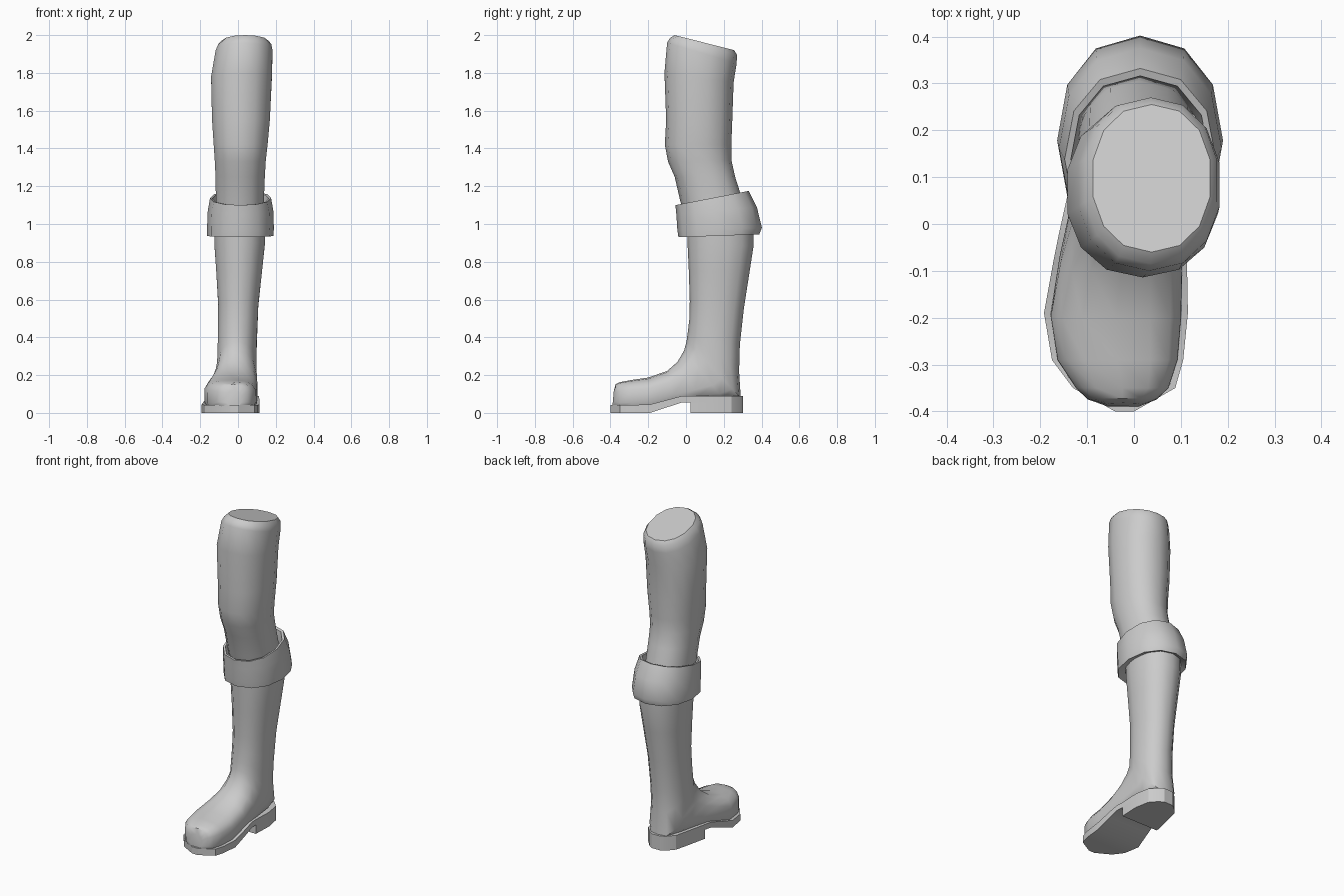
import bpy, bmesh, math


def finish(name, bm, angle=40):
    bmesh.ops.recalc_face_normals(bm, faces=bm.faces)
    me = bpy.data.meshes.new(name)
    bm.to_mesh(me)
    bm.free()
    ob = bpy.data.objects.new(name, me)
    bpy.context.collection.objects.link(ob)
    bpy.ops.object.select_all(action='DESELECT')
    bpy.context.view_layer.objects.active = ob
    ob.select_set(True)
    bpy.ops.object.shade_smooth_by_angle(angle=math.radians(angle))
    return ob


def power(v, n):
    return math.copysign(abs(v) ** (2 / n), v)


def loft(name, rings, sides=14, wrap=False, angle=40):
    """Ring: front y, z, back y, z, left x, right x, front and back squareness."""
    bm = bmesh.new()
    loops = []
    for r in rings:
        yf, zf, yb, zb, xl, xr = r[:6]
        nf, nb = r[6:] if len(r) > 6 else (2.2, 2.2)
        loop = []
        for i in range(sides):
            a = 2 * math.pi * i / sides
            n = nb if math.cos(a) > 0 else nf
            c, s = power(math.cos(a), n), power(math.sin(a), n)
            loop.append(bm.verts.new(((xl + xr) / 2 + (xr - xl) / 2 * s,
                                      (yf + yb) / 2 + (yb - yf) / 2 * c,
                                      (zf + zb) / 2 + (zb - zf) / 2 * c)))
        loops.append(loop)
    pairs = list(zip(loops, loops[1:]))
    if wrap:
        pairs.append((loops[-1], loops[0]))
    else:
        bm.faces.new(loops[0])
        bm.faces.new(loops[-1])
    for p, q in pairs:
        for i in range(sides):
            j = (i + 1) % sides
            bm.faces.new((p[i], p[j], q[j], q[i]))
    return finish(name, bm, angle)


def slab(name, stations, bottom, top):
    """Cross strips (y, left x, right x) between two height functions."""
    bm = bmesh.new()
    rows = [[bm.verts.new(p) for p in ((l, y, bottom(y)), (r, y, bottom(y)),
                                       (r, y, top(y)), (l, y, top(y)))]
            for y, l, r in stations]
    bm.faces.new(rows[0])
    bm.faces.new(rows[-1])
    for p, q in zip(rows, rows[1:]):
        for i in range(4):
            j = (i + 1) % 4
            bm.faces.new((p[i], p[j], q[j], q[i]))
    return finish(name, bm, 25)


def ramp(y, y0, y1, z0, z1):
    return z0 + (z1 - z0) * min(1, max(0, (y - y0) / (y1 - y0)))


# Upper leg with knee, slanted cut at the top
loft("leg", [
    (0.01, 1.00, 0.32, 1.00, -0.12, 0.14),
    (-0.03, 1.12, 0.295, 1.14, -0.12, 0.14),
    (-0.06, 1.25, 0.26, 1.25, -0.122, 0.145),
    (-0.095, 1.33, 0.24, 1.34, -0.126, 0.15),
    (-0.112, 1.42, 0.24, 1.42, -0.132, 0.16),
    (-0.105, 1.55, 0.245, 1.55, -0.141, 0.172),
    (-0.114, 1.80, 0.252, 1.75, -0.146, 0.183),
    (-0.10, 1.96, 0.268, 1.85, -0.122, 0.186),
    (-0.085, 1.985, 0.27, 1.895, -0.108, 0.18),
    (-0.06, 2.00, 0.255, 1.92, -0.09, 0.165),
])

# Boot: rings fan from the toe round the instep and up the shaft
loft("boot", [
    (-0.382, 0.12, -0.39, 0.03, -0.06, 0.015, 2.5, 4),
    (-0.372, 0.152, -0.375, 0.025, -0.10, 0.05, 2.8, 4),
    (-0.35, 0.163, -0.35, 0.02, -0.125, 0.075, 2.8, 5),
    (-0.29, 0.174, -0.29, 0.02, -0.165, 0.095, 2.7, 5),
    (-0.20, 0.187, -0.19, 0.02, -0.18, 0.103, 2.5, 5),
    (-0.10, 0.222, -0.06, 0.06, -0.16, 0.105, 2.3, 5),
    (-0.045, 0.27, 0.08, 0.07, -0.135, 0.103, 2.2, 4),
    (-0.01, 0.33, 0.20, 0.07, -0.12, 0.10, 2.2, 3.5),
    (0.003, 0.38, 0.29, 0.08, -0.113, 0.10, 2.2, 2.6),
    (0.01, 0.43, 0.281, 0.22, -0.11, 0.10),
    (0.018, 0.50, 0.285, 0.36, -0.108, 0.104),
    (0.02, 0.59, 0.306, 0.55, -0.107, 0.11),
    (0.015, 0.75, 0.337, 0.75, -0.118, 0.13),
    (0.008, 0.90, 0.357, 0.88, -0.128, 0.145),
    (0.005, 1.00, 0.358, 1.02, -0.13, 0.147),
])

# Folded cuff, a closed band with a hollow rim
loft("boot_cuff", [
    (0.00, 0.95, 0.355, 0.96, -0.125, 0.145),
    (-0.04, 0.93, 0.388, 0.945, -0.163, 0.187),
    (-0.046, 0.97, 0.402, 0.98, -0.164, 0.19),
    (-0.051, 1.05, 0.375, 1.09, -0.16, 0.187),
    (-0.056, 1.10, 0.332, 1.175, -0.148, 0.175),
    (-0.042, 1.10, 0.316, 1.17, -0.135, 0.162),
    (-0.02, 1.03, 0.305, 1.06, -0.125, 0.147),
], sides=12, wrap=True)

# Sole with a raised arch
heel = [(0.025, -0.15, 0.107), (0.15, -0.122, 0.112), (0.24, -0.10, 0.095),
        (0.285, -0.06, 0.055), (0.302, -0.03, 0.025)]
front = [(-0.40, -0.04, 0.0), (-0.35, -0.13, 0.088), (-0.29, -0.175, 0.105),
         (-0.19, -0.192, 0.115), (-0.08, -0.172, 0.113), (-0.02, -0.16, 0.11)]
slab("sole", front + heel, lambda y: ramp(y, -0.19, -0.02, 0, 0.056),
     lambda y: ramp(y, -0.20, -0.02, 0.042, 0.09))

# Heel block
slab("heel", heel, lambda y: 0, lambda y: 0.06)
